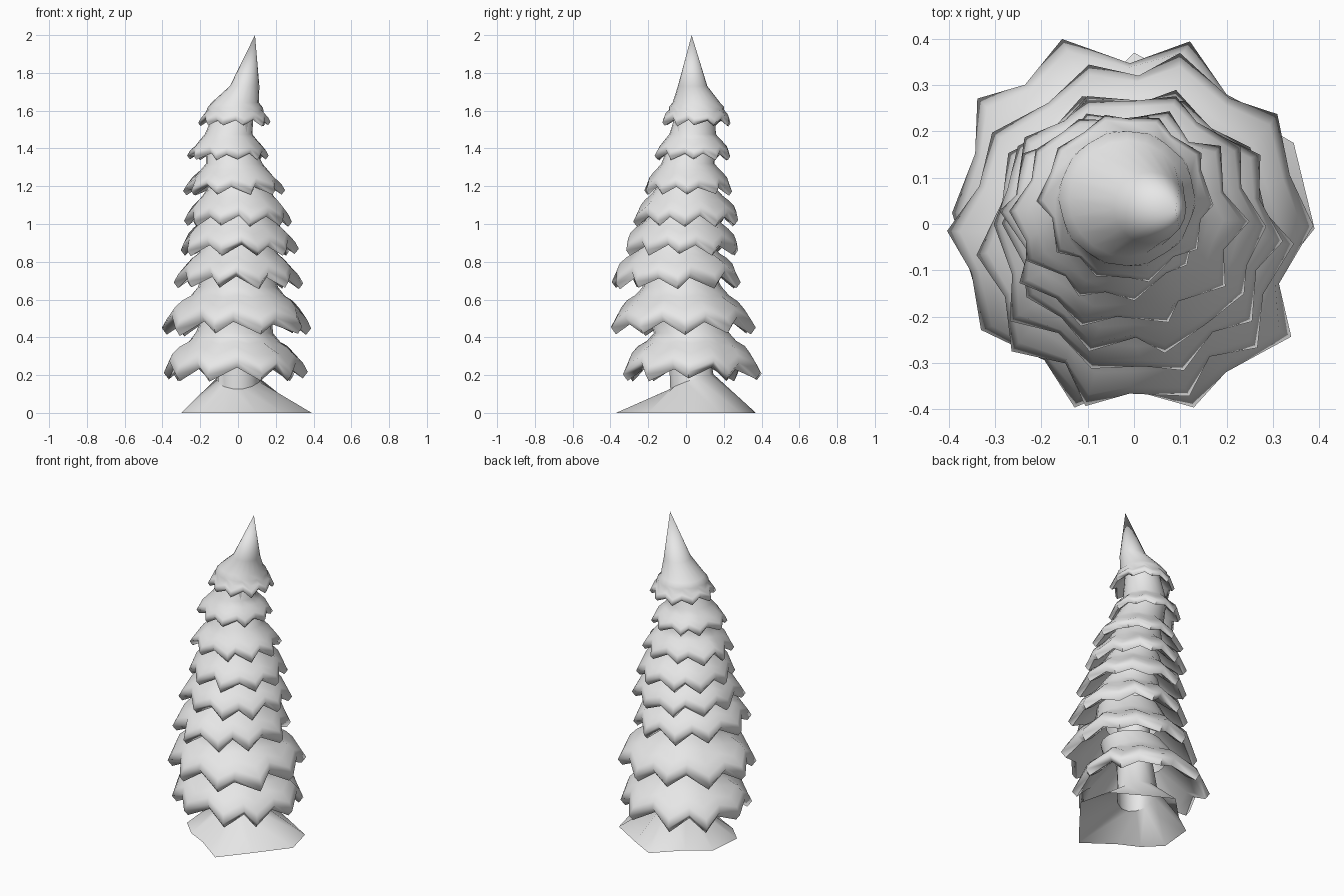
import bpy, math, random

cube = bpy.data.objects.get("Cube")
if cube:
    bpy.data.objects.remove(cube, do_unlink=True)

random.seed(5)
TEETH = 10
SEGS = TEETH * 2

grey = bpy.data.materials.new("light grey")
grey.use_nodes = True
grey.diffuse_color = (0.8, 0.8, 0.8, 1)
grey.node_tree.nodes["Principled BSDF"].inputs["Base Color"].default_value = (0.8, 0.8, 0.8, 1)


def loft(name, rings, tip=None, sharp=75):
    """Skin equal rings of points, optionally closing the first ring to a tip."""
    n = len(rings[0])
    verts = [p for ring in rings for p in ring]
    faces = []
    for k in range(len(rings) - 1):
        for i in range(n):
            j = (i + 1) % n
            faces.append((k * n + i, (k + 1) * n + i, (k + 1) * n + j, k * n + j))
    if tip:
        verts.append(tip)
        faces += [(len(verts) - 1, i, (i + 1) % n) for i in range(n)]
    mesh = bpy.data.meshes.new(name)
    mesh.from_pydata(verts, [], faces)
    mesh.materials.append(grey)
    obj = bpy.data.objects.new(name, mesh)
    bpy.context.collection.objects.link(obj)
    bpy.ops.object.select_all(action="DESELECT")
    obj.select_set(True)
    bpy.context.view_layer.objects.active = obj
    bpy.ops.object.shade_smooth_by_angle(angle=math.radians(sharp))


def circle(cx, cy, r, z):
    step = math.tau / SEGS
    return [(cx + r * math.cos(i * step - math.pi / 2),
             cy + r * math.sin(i * step - math.pi / 2), z) for i in range(SEGS)]


def branch_tier(name, cx, cy, rx, ry, low, neck, shoulder, tip=None):
    """Drooping skirt with a toothed, rolled lip and a hollow underside."""
    nx, ny, nr, nz = neck
    s = (rx + ry) / 0.76
    # radius fraction, height above the lip, tooth reach, tooth drop
    profile = [(shoulder, 0.22, 0.00, 0.00), (shoulder + 0.11, 0.17, 0.01, 0.01),
               (0.80, 0.125, 0.03, 0.03), (0.91, 0.08, 0.06, 0.04),
               (0.96, 0.035, 0.08, 0.045), (0.89, 0.00, 0.08, 0.045),
               (0.77, 0.035, 0.04, 0.035)]
    teeth = []
    for i in range(SEGS):
        sign = 1 if i % 2 else -1
        teeth.append((sign * random.uniform(0.2, 1.3), sign * random.uniform(0.5, 0.9),
                      random.uniform(-1, 1)))
    rings = [circle(nx, ny, nr, nz)]
    for frac, height, reach, drop in profile:
        ring = []
        for i, (out, down, turn) in enumerate(teeth):
            a = math.tau * i / SEGS - math.pi / 2 + turn * reach
            f = frac + reach * out
            ring.append((cx + rx * f * math.cos(a), cy + ry * f * math.sin(a),
                         low + s * (height - drop * down)))
        rings.append(ring)
    rings.append(circle(cx, cy, nr * 0.8, low + (nz - low) * 0.6))
    loft(name, rings, tip)


# Foliage tiers: centre x, centre y, radius x, radius y, lip height
tiers = [(-0.02, 0.03, 0.38, 0.37, 0.205), (0.00, -0.02, 0.385, 0.38, 0.445),
         (0.00, -0.05, 0.325, 0.34, 0.69), (0.00, -0.02, 0.31, 0.31, 0.86),
         (0.00, 0.00, 0.285, 0.285, 1.015), (-0.02, 0.01, 0.255, 0.24, 1.175),
         (-0.05, 0.035, 0.21, 0.205, 1.355), (-0.015, 0.055, 0.185, 0.185, 1.535)]
for k, tier in enumerate(tiers[:-1]):
    nx, ny, rx, ry, low = tiers[k + 1]
    branch_tier(f"branch_tier_{k + 1}", *tier,
                (nx, ny, min(tier[2] * 0.47, rx * 0.58), low + 0.08), 0.54 + 0.01 * k)

# Top tier rises into a leaning point
branch_tier("treetop", *tiers[-1], (0.035, 0.035, 0.078, 1.73), 0.68, (0.09, 0.03, 2.0))

# Trunk running down into a flared root skirt with an irregular outline
roots = [(0.10, -0.37), (0.24, -0.20), (0.39, -0.01), (0.345, 0.175), (0.15, 0.29),
         (0.00, 0.37), (-0.15, 0.22), (-0.28, 0.13), (-0.30, -0.08),
         (-0.20, -0.18), (-0.08, -0.24)]
top, bole, collar, hem = [], [], [], []
for x, y in roots:
    a = math.atan2(y, x)
    c, d = math.cos(a), math.sin(a)
    r = 0.115 + 0.03 * d
    top.append((0.06 * c, 0.06 * d, 1.55))
    bole.append((0.10 * c, 0.10 * d, 0.45))
    collar.append((r * c, r * d, 0.165 + 0.04 * d))
    hem.append((x, y, 0))
loft("trunk_with_root_flare", [top, bole, collar, hem], sharp=50)
